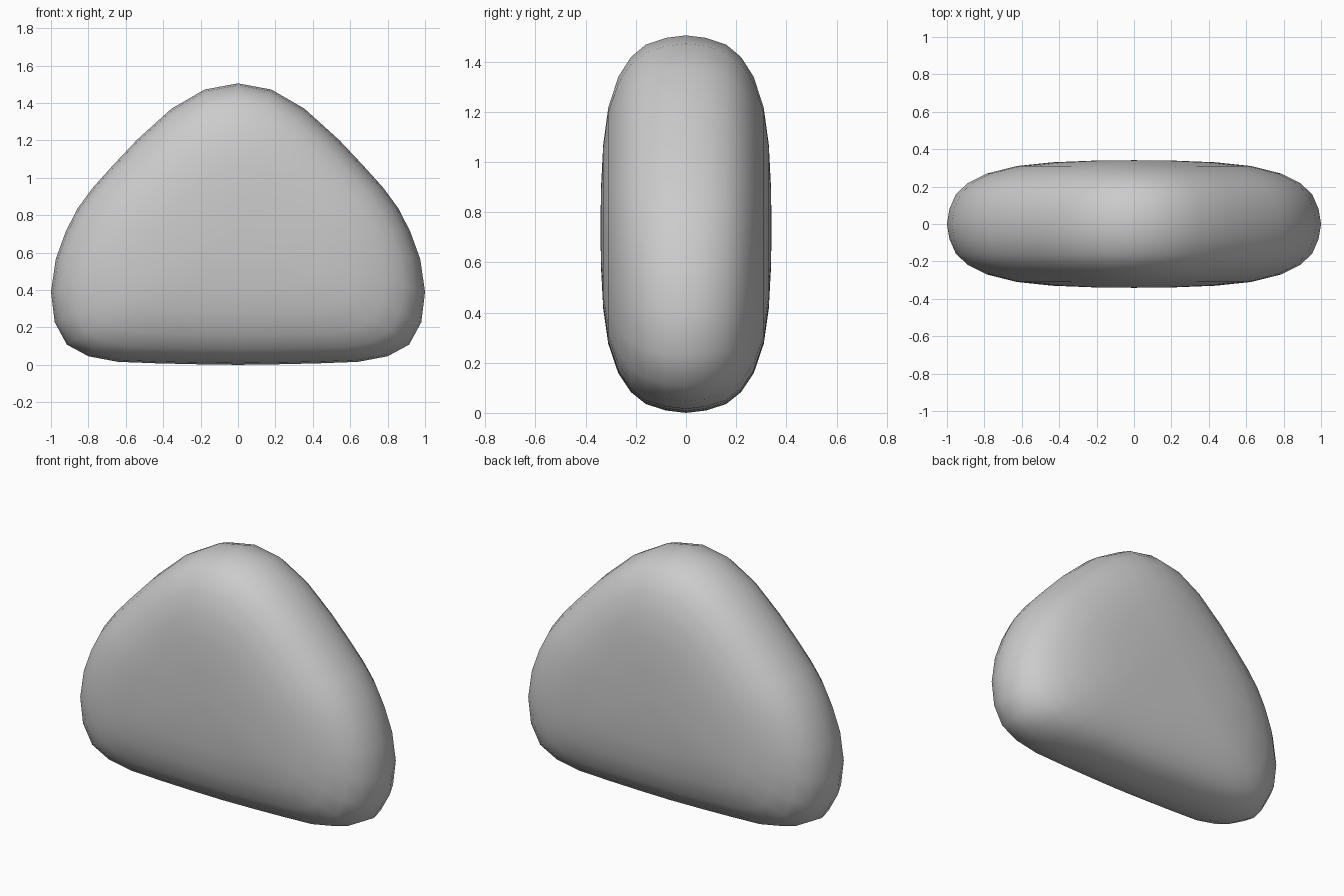
import bpy, bmesh

if "Cube" in bpy.data.objects:
    bpy.data.objects.remove(bpy.data.objects["Cube"])

# Right half of the front outline, apex to bottom middle (x, z)
half = [(0, 1.505), (.178, 1.472), (.355, 1.37), (.54, 1.203), (.672, 1.063),
        (.778, .945), (.857, .837), (.92, .715), (.974, .567), (1, .39),
        (.98, .228), (.915, .108), (.8, .046), (.642, .016), (.43, .008),
        (.215, .003), (0, 0)]
outline = half + [(-x, z) for x, z in half[-2:0:-1]]

# Pillow profile: depth and size of each ring about the face centre
rings = [(.08, .987), (.16, .952), (.22, .887), (.27, .785),
         (.31, .625), (.33, .435), (.339, .21)]
profile = [(-y, s) for y, s in reversed(rings)] + [(0, 1)] + rings
centre_z = .735

bm = bmesh.new()
loops = [[bm.verts.new((x * s, y, centre_z + (z - centre_z) * s))
          for x, z in outline] for y, s in profile]
n = len(outline)

# Walls between neighbouring rings
for a, b in zip(loops, loops[1:]):
    for i in range(n):
        j = (i + 1) % n
        bm.faces.new((a[i], a[j], b[j], b[i]))

# Front and back centres
for loop, y in ((loops[0], -.341), (loops[-1], .341)):
    pole = bm.verts.new((0, y, centre_z))
    for i in range(n):
        bm.faces.new((loop[i], loop[(i + 1) % n], pole))

bmesh.ops.recalc_face_normals(bm, faces=bm.faces[:])
for f in bm.faces:
    f.smooth = True
mesh = bpy.data.meshes.new("rounded_cushion")
bm.to_mesh(mesh)
bm.free()
cushion = bpy.data.objects.new("rounded_cushion", mesh)
bpy.context.collection.objects.link(cushion)
